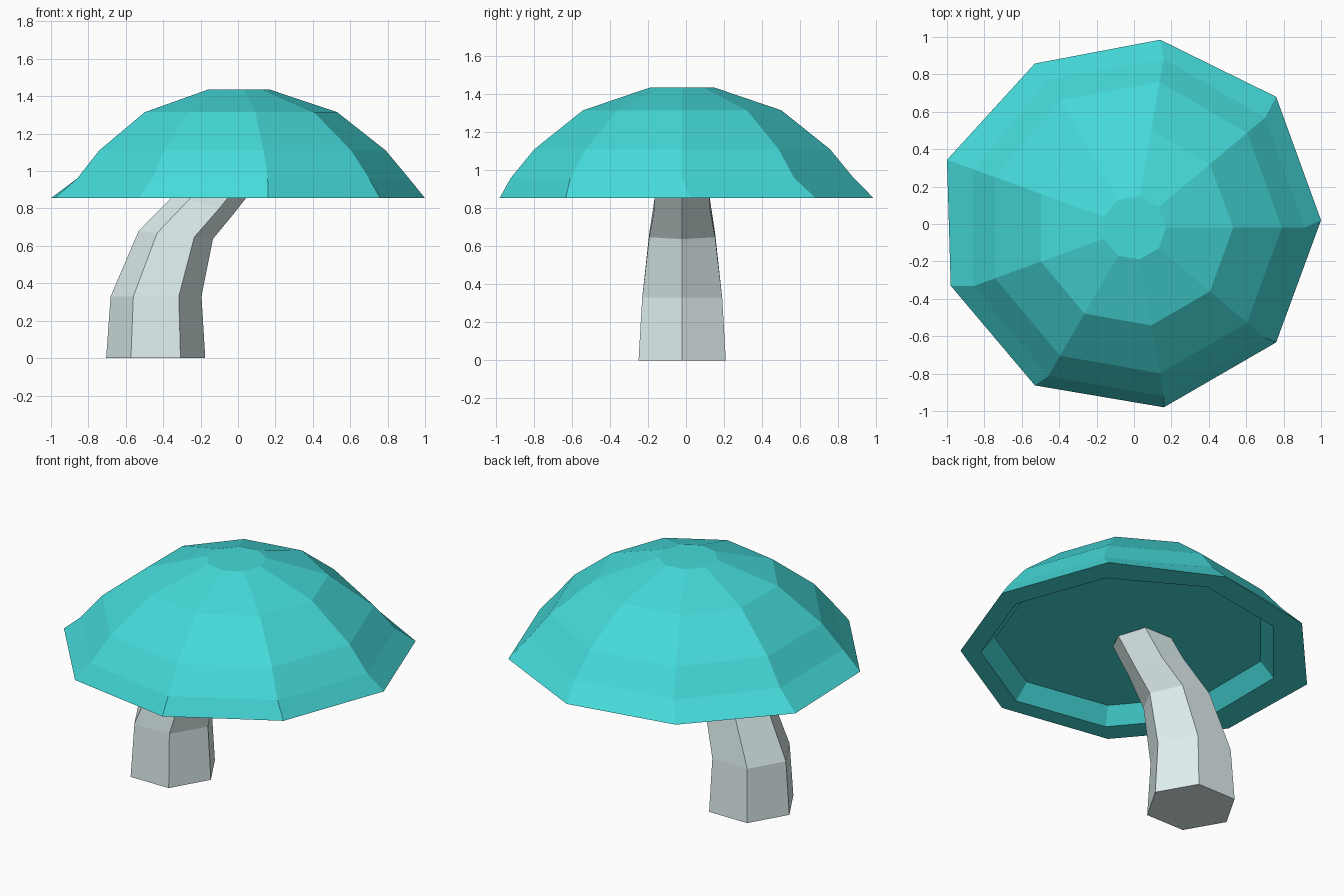
import bpy, bmesh, math
from mathutils import Vector

if "Cube" in bpy.data.objects:
    bpy.data.objects.remove(bpy.data.objects["Cube"])


def material(name, color):
    m = bpy.data.materials.new(name)
    m.diffuse_color = (*color, 1)
    m.use_nodes = True
    m.node_tree.nodes["Principled BSDF"].inputs["Base Color"].default_value = m.diffuse_color
    return m


def loft(name, rings, mat):
    """Bridge equal-sized rings of points in order and cap both ends."""
    bm = bmesh.new()
    loops = [[bm.verts.new(p) for p in ring] for ring in rings]
    n = len(loops[0])
    for a, b in zip(loops, loops[1:]):
        for i in range(n):
            j = (i + 1) % n
            bm.faces.new((a[i], a[j], b[j], b[i]))
    bm.faces.new(loops[0][::-1])
    bm.faces.new(loops[-1])
    bmesh.ops.recalc_face_normals(bm, faces=bm.faces)
    me = bpy.data.meshes.new(name)
    bm.to_mesh(me)
    bm.free()
    ob = bpy.data.objects.new(name, me)
    bpy.context.collection.objects.link(ob)
    me.materials.append(mat)
    return ob


def cap_ring(r, z):
    return [(r * math.cos(math.radians(40 * i)),
             r * math.sin(math.radians(40 * i)) - 0.02, z) for i in range(9)]


def stem_ring(x, z, r, tilt):
    """Hexagon leaning towards +x by the tilt angle."""
    t = math.radians(tilt)
    ring = []
    for i in range(6):
        a = math.radians(60 * i)
        u, v = r * math.cos(a), r * math.sin(a)
        ring.append(Vector((x + u * math.cos(t), v - 0.02, z - u * math.sin(t))))
    return ring


# Cap: nine-sided dome with an uneven rim and a shallow recess underneath
rim_xy = [(1.0, 0.02), (0.76, 0.68), (0.14, 0.985), (-0.53, 0.858), (-1.0, 0.343),
          (-0.98, -0.33), (-0.53, -0.863), (0.16, -0.98), (0.76, -0.633)]
rim = [(x, y, 0.855) for x, y in rim_xy]
loft("mushroom_cap",
     [cap_ring(0.78, 0.95), cap_ring(0.86, 0.855), rim, cap_ring(0.915, 0.96),
      cap_ring(0.79, 1.11), cap_ring(0.53, 1.315), cap_ring(0.172, 1.435)],
     material("cap_teal", (0.06, 0.7, 0.7)))

# Stem: bent, tapering hexagonal column
loft("mushroom_stem",
     [stem_ring(-0.44, 0.0, 0.265, 0), stem_ring(-0.438, 0.33, 0.243, 0),
      stem_ring(-0.333, 0.658, 0.2, 6), stem_ring(-0.18, 0.825, 0.168, 17),
      stem_ring(-0.06, 0.97, 0.165, 15)],
     material("stem_pale", (0.74, 0.86, 0.86)))
